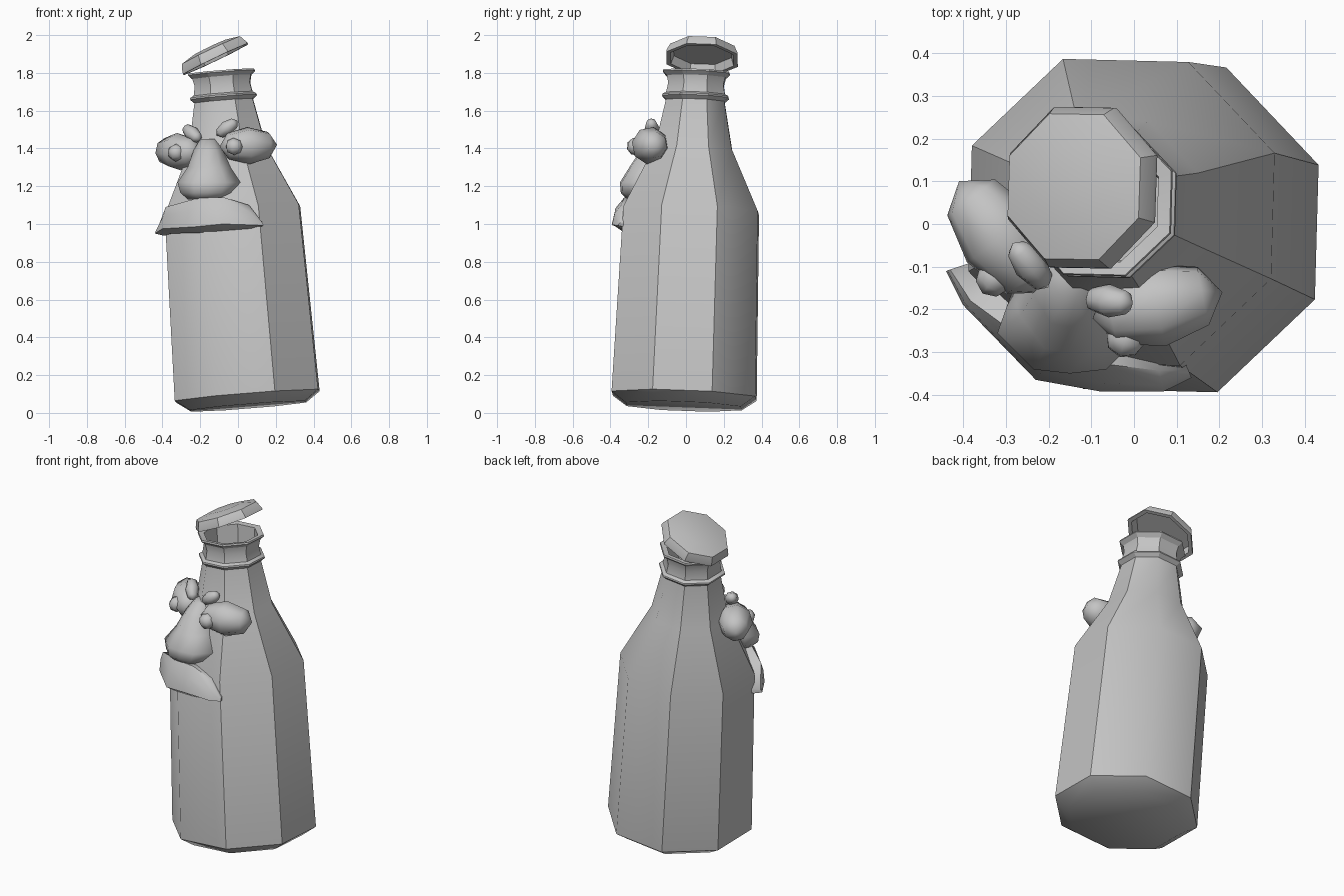
import bpy, bmesh, math
from mathutils import Vector, Matrix

if "Cube" in bpy.data.objects:
    bpy.data.objects.remove(bpy.data.objects["Cube"], do_unlink=True)

# Single clay grey for every part
GREY = (0.55, 0.55, 0.55, 1.0)
clay = bpy.data.materials.new("clay_grey")
clay.use_nodes = True
clay.diffuse_color = GREY
clay.node_tree.nodes["Principled BSDF"].inputs["Base Color"].default_value = GREY

PHASE = math.radians(21)  # rotation of the eight-sided parts


def finish(name, bm, sharp=30, soft_edges=()):
    """Smooth-shade, mark edges sharper than the limit, and make the object."""
    bmesh.ops.recalc_face_normals(bm, faces=bm.faces)
    for f in bm.faces:
        f.smooth = True
    for e in bm.edges:
        if len(e.link_faces) == 2:
            e.smooth = e.calc_face_angle(0) < math.radians(sharp) or e in soft_edges
    mesh = bpy.data.meshes.new(name)
    bm.to_mesh(mesh)
    bm.free()
    mesh.materials.append(clay)
    obj = bpy.data.objects.new(name, mesh)
    bpy.context.collection.objects.link(obj)
    return obj


def loft(bm, rings):
    """Bridge equal closed rings of points and cap both ends."""
    rows = [[bm.verts.new(p) for p in ring] for ring in rings]
    n = len(rows[0])
    for a, b in zip(rows, rows[1:]):
        for i in range(n):
            j = (i + 1) % n
            bm.faces.new((a[i], a[j], b[j], b[i]))
    bm.faces.new(rows[0])
    bm.faces.new(rows[-1])
    return rows


def octagon_rings(profile, base, axis):
    """Eight-sided rings from (radius, height) pairs along a tilted axis."""
    turn = Vector((0, 0, 1)).rotation_difference(Vector(axis).normalized())
    rings = []
    for r, h in profile:
        angles = [PHASE + k * math.pi / 4 for k in range(8)]
        rings.append([Vector(base) + turn @ Vector((r * math.cos(a), r * math.sin(a), h))
                      for a in angles])
    return rings


# Leaning bottle with ridged neck and hollow mouth
bottle_profile = [(0.33, 0), (0.412, 0.055), (0.385, 1.04), (0.22, 1.37), (0.167, 1.622),
                  (0.19, 1.642), (0.188, 1.65), (0.168, 1.66), (0.158, 1.71),
                  (0.168, 1.75), (0.191, 1.771), (0.188, 1.78), (0.155, 1.775),
                  (0.145, 1.6), (0.14, 1.45)]
bm = bmesh.new()
rows = loft(bm, octagon_rings(bottle_profile, (0.053, -0.012, 0.035), (-0.135, 0.065, 1.7)))
soft = {bm.edges.get((rows[0][k], rows[0][k - 1])) for k in range(8)}  # base rim
for a, b in zip(rows[1:4], rows[2:5]):
    for k in (1, 5):  # rounded corners of the body
        soft.add(bm.edges.get((a[k], b[k])))
finish("bottle", bm, soft_edges=soft)

# Tilted cap, hollow underneath, slightly domed on top
cap_profile = [(0.165, 0.045), (0.18, 0.0), (0.204, 0.0), (0.203, 0.012), (0.184, 0.052), (0.1, 0.07)]
bm = bmesh.new()
loft(bm, octagon_rings(cap_profile, (-0.118, 0.085, 1.872), (-0.43, 0.045, 0.9)))
finish("cap", bm, sharp=25)


def pebble(name, centre, along, length, width):
    """Low-sided egg with its poles on the long axis."""
    bm = bmesh.new()
    bmesh.ops.create_uvsphere(bm, u_segments=8, v_segments=4, radius=1)
    turn = Vector((0, 0, 1)).rotation_difference(Vector(along).normalized()).to_matrix().to_4x4()
    bm.transform(Matrix.Translation(centre) @ turn @ Matrix.Diagonal((width, width, length, 1)))
    finish(name, bm, sharp=180)


# Eyes, pupils and brows
pebble("left_eye", (0.055, -0.19, 1.415), (1, 0.2, 0.03), 0.155, 0.1)
pebble("right_eye", (-0.312, -0.03, 1.383), (0.6, -0.8, -0.02), 0.163, 0.1)
pebble("left_pupil", (-0.02, -0.268, 1.41), (1, -0.3, 0), 0.046, 0.048)
pebble("right_pupil", (-0.326, -0.125, 1.378), (0.8, -0.6, 0), 0.043, 0.048)
pebble("left_brow", (-0.058, -0.18, 1.508), (0.09, -0.01, 0.065), 0.068, 0.039)
pebble("right_brow", (-0.243, -0.097, 1.48), (0.07, -0.09, -0.06), 0.075, 0.039)

# Nose: (centre x, half width, back y, front y, height)
nose_sections = [(-0.165, 0.10, -0.2, -0.31, 1.13), (-0.16, 0.145, -0.18, -0.345, 1.165),
                 (-0.15, 0.17, -0.16, -0.35, 1.22), (-0.152, 0.115, -0.13, -0.3, 1.3),
                 (-0.155, 0.08, -0.09, -0.24, 1.39), (-0.155, 0.045, -0.08, -0.17, 1.45)]
shape = [(-0.8, 0), (-1, 0.5), (-0.5, 0.95), (0, 1), (0.5, 0.95), (1, 0.5), (0.8, 0)]
bm = bmesh.new()
loft(bm, [[(cx + w * u, back + (front - back) * v, z) for u, v in shape]
          for cx, w, back, front, z in nose_sections])
finish("nose", bm, sharp=70)

# Moustache: (outer x, outer y, top z, lip z, bottom z, top setback), swept round the bottle
moustache_sections = [(-0.44, -0.11, 0.965, 0.95, 0.938, 0.01), (-0.4, -0.19, 1.09, 0.975, 0.95, 0.02),
                      (-0.23, -0.365, 1.14, 0.985, 0.953, 0.06), (-0.08, -0.392, 1.14, 1.0, 0.965, 0.065),
                      (0.07, -0.392, 1.10, 0.995, 0.975, 0.05), (0.135, -0.36, 1.01, 0.992, 0.982, 0.02)]
axis_xy = Vector((-0.03, 0.03, 0))
rings = []
for x, y, top, lip, low, setback in moustache_sections:
    out = Vector((x, y, 0))
    inward = (axis_xy - out).normalized()

    def at(depth, z):
        return out + inward * depth + Vector((0, 0, z))

    rings.append([at(setback, top), at(setback * 0.3, lip + (top - lip) * 0.6), at(0, lip),
                  at(0.05, low), at(0.11, low + 0.005), at(0.11, top - 0.005)])
bm = bmesh.new()
loft(bm, rings)
finish("moustache", bm, sharp=50)
